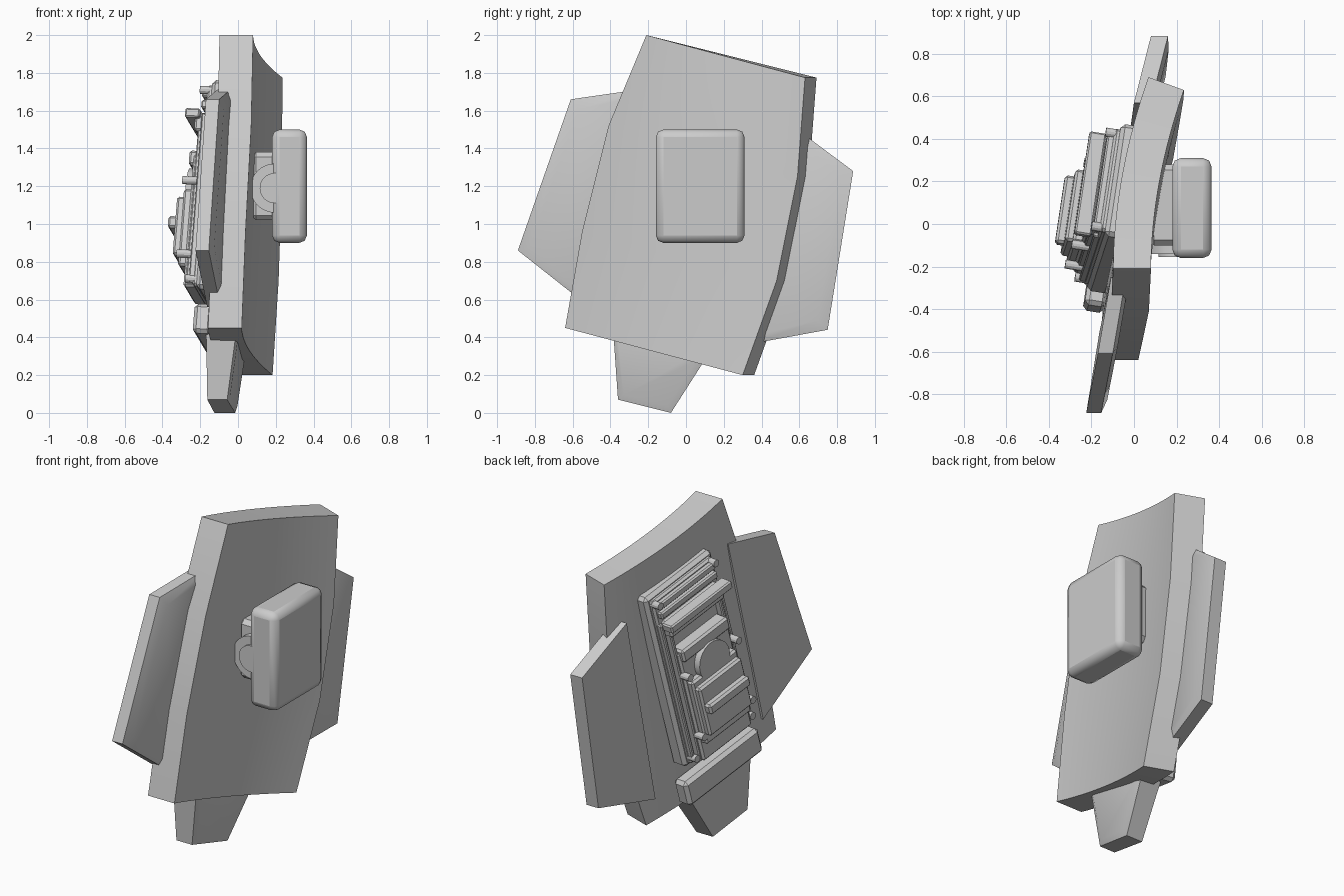
import bpy, bmesh, math
from mathutils import Matrix, Vector

old = bpy.data.objects.get("Cube")
if old:
    bpy.data.objects.remove(old, do_unlink=True)

grey = bpy.data.materials.new("plain_grey")
grey.use_nodes = True
GREY = (0.6, 0.6, 0.6, 1)
grey.diffuse_color = GREY
grey.node_tree.nodes["Principled BSDF"].inputs["Base Color"].default_value = GREY


def finish(name, bm, matrix=None, bevel=0, segments=1):
    bmesh.ops.recalc_face_normals(bm, faces=bm.faces)
    mesh = bpy.data.meshes.new(name)
    bm.to_mesh(mesh)
    bm.free()
    mesh.materials.append(grey)
    ob = bpy.data.objects.new(name, mesh)
    bpy.context.collection.objects.link(ob)
    if matrix:
        ob.matrix_world = matrix
    if bevel:
        mod = ob.modifiers.new("chamfer", "BEVEL")
        mod.width, mod.segments = bevel, segments
    return ob


def box(name, lo, hi, matrix=None, bevel=0.01, segments=1):
    lo, hi = Vector(lo), Vector(hi)
    bm = bmesh.new()
    bmesh.ops.create_cube(bm, size=1)
    bmesh.ops.scale(bm, vec=hi - lo, verts=bm.verts)
    bmesh.ops.translate(bm, vec=(lo + hi) / 2, verts=bm.verts)
    return finish(name, bm, matrix, bevel, segments)


def smooth(ob):
    bpy.ops.object.select_all(action="DESELECT")
    ob.select_set(True)
    bpy.context.view_layer.objects.active = ob
    bpy.ops.object.shade_smooth_by_angle(angle=math.radians(28))


def disc(name, radius, depth, matrix, sides=32):
    bm = bmesh.new()
    bmesh.ops.create_cone(bm, cap_ends=True, segments=sides,
                          radius1=radius, radius2=radius, depth=depth)
    smooth(finish(name, bm, matrix))


def fin(name, points, inset, rise):
    # Each point is centre x, y, z and local thickness; the inner face is raised
    bm = bmesh.new()
    near = [bm.verts.new((x + t / 2, y, z)) for x, y, z, t in points]
    far = [bm.verts.new((x - t / 2, y, z)) for x, y, z, t in points]
    raised = bm.faces.new(near)
    bm.faces.new(far[::-1])
    n = len(points)
    for i in range(n):
        j = (i + 1) % n
        bm.faces.new((near[i], near[j], far[j], far[i]))
    bmesh.ops.recalc_face_normals(bm, faces=bm.faces)
    bmesh.ops.inset_region(bm, faces=[raised], thickness=inset, depth=rise)
    smooth(finish(name, bm))


# Curved main plate: front and rear edges joined by arcs
front_edge = [(.08, -.21, 2), (.07, -.41, 1.52), (.04, -.55, .96), (.02, -.64, .45)]
rear_edge = [(.235, .63, 1.775), (.233, .59, 1.25), (.215, .48, .7), (.183, .30, .2)]
STEPS, THICK = 16, 0.178
bm = bmesh.new()
inner, outer = [], []
for f, r in zip(front_edge, rear_edge):
    f, r = Vector(f), Vector(r)
    row_in, row_out = [], []
    for i in range(STEPS + 1):
        s = i / STEPS
        p = f.lerp(r, s)
        p.x = f.x + (r.x - f.x) * s ** 1.9
        a = math.radians(20) * s
        row_in.append(bm.verts.new(p))
        row_out.append(bm.verts.new(p + Vector((-math.cos(a), math.sin(a), 0)) * THICK))
    inner.append(row_in)
    outer.append(row_out)
for a in range(len(inner) - 1):
    for grid in (inner, outer):
        for i in range(STEPS):
            bm.faces.new((grid[a][i], grid[a][i + 1], grid[a + 1][i + 1], grid[a + 1][i]))
    for i in (0, STEPS):
        bm.faces.new((inner[a][i], inner[a + 1][i], outer[a + 1][i], outer[a][i]))
for a in (0, -1):
    for i in range(STEPS):
        bm.faces.new((inner[a][i], inner[a][i + 1], outer[a][i + 1], outer[a][i]))
smooth(finish("main_plate", bm))

# Side and lower fins
fin("front_fin", [(-.135 + .17 * (y + .61) + .009 * (z - 1.66), y, z, .07)
                  for y, z in ((-.61, 1.66), (-.25, 1.712), (-.51, .56), (-.89, .86))], .07, .018)
fin("rear_fin", [(.12 + .24 * (y - .885) - .02 * (z - 1.28), y, z, .08)
                 for y, z in ((.885, 1.28), (.57, 1.515), (.34, .365), (.75, .44))], .07, .018)
fin("lower_fin", [(-.085, -.39, .5, .17), (-.11, -.36, .07, .105),
                  (-.07, -.08, 0, .11), (-.04, .08, .25, .13), (-.03, .15, .36, .14)], .04, .01)

# Rear mounting block with its hinge
smooth(box("mount_block", (.18, -.16, .9), (.365, .31, 1.5), bevel=.04, segments=2))
box("mount_arm", (.07, -.1, 1.02), (.22, .28, 1.38), bevel=.025)
side = Matrix.Rotation(math.pi / 2, 4, "X")
disc("hinge_disc", .13, .12, Matrix.Translation((.195, -.08, 1.19)) @ side)
disc("hinge_cap", .08, .12, Matrix.Translation((.195, -.095, 1.19)) @ side)

# Detail panel frame: u runs forward, v up, w outward
w = Vector((-1, .16, .04)).normalized()
v = Vector((0, .245, .97))
v = (v - w * v.dot(w)).normalized()
u = v.cross(w)
panel = Matrix((u, v, w)).transposed().to_4x4()
panel.translation = (-.095, .08, 1.175)


def plate(name, half_width, v0, v1, top, bottom=-.06, bevel=.012):
    return box(name, (-half_width, v0, bottom), (half_width, v1, top), panel, bevel)


plate("panel_base", .275, -.6, .54, .045, bevel=.02)
plate("panel_step", .25, -.58, .515, .07)

# Long rails on both sides
for sign, label in ((1, "front"), (-1, "rear")):
    for k, top in enumerate((.09, .11)):
        c = sign * (.235 - .035 * k)
        box(f"{label}_rail_{k}", (c - .012, -.56, 0), (c + .012, .36, top), panel, .006)

# Upper cross bars and the projecting ledge
for k, c in enumerate((.475, .415)):
    plate(f"upper_bar_{k}", .23, c - .022, c + .022, .1, bevel=.008)
plate("ledge_support", .22, .27, .37, .13)
plate("upper_ledge", .25, .335, .385, .18, .1, .008)

# Middle plates, round boss and stepped blocks
plate("middle_plate", .2, -.575, .15, .125)
plate("middle_header", .19, .09, .17, .15)
disc("round_boss", .12, .1, panel @ Matrix.Translation((.01, -.01, .115)))
for k, (half, v0, v1, top) in enumerate(((.185, -.46, -.04, .165), (.175, -.4, -.08, .2),
                                         (.165, -.25, -.185, .24))):
    plate(f"stepped_block_{k}", half, v0, v1, top, .08)

# Lower block
box("lower_block", (-.3, -.85, -.06), (.31, -.69, .04), panel, .02)

# Bolts
spots = [(s * .23, t, .11) for s in (1, -1) for t in (.49, -.54)]
spots += [(s * .2 + .01, t, .17) for s in (1, -1) for t in (0, -.4)]
for k, (a, b, top) in enumerate(spots):
    disc(f"bolt_{k}", .022, .12, panel @ Matrix.Translation((a, b, top - .06)), 12)
